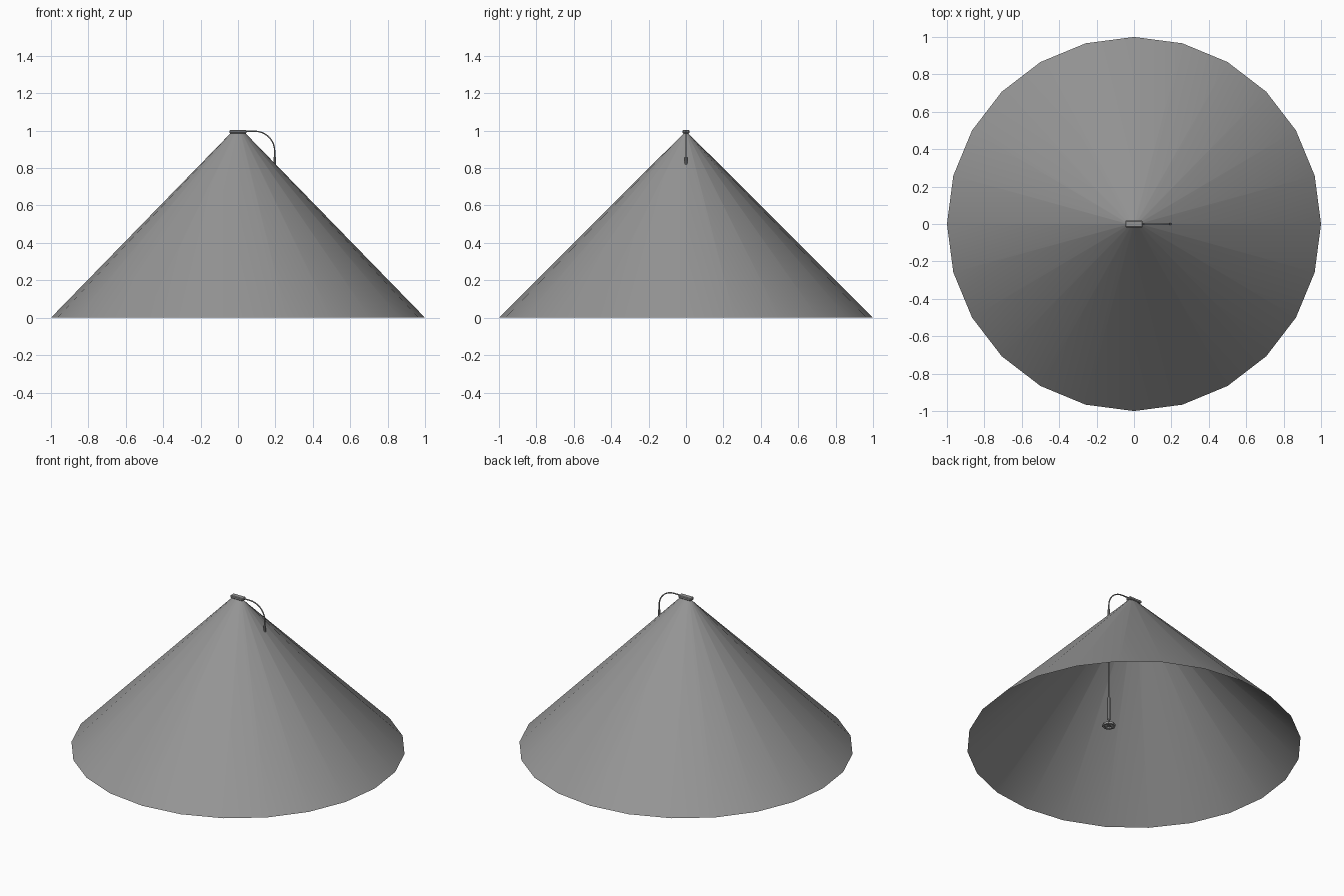
import bpy
import bmesh
import math
from mathutils import Matrix

if "Cube" in bpy.data.objects:
    bpy.data.objects.remove(bpy.data.objects["Cube"])


def make_material(name, value):
    mat = bpy.data.materials.new(name)
    mat.use_nodes = True
    colour = (value, value, value, 1)
    mat.diffuse_color = colour
    mat.node_tree.nodes["Principled BSDF"].inputs["Base Color"].default_value = colour
    return mat


GREY = make_material("mid grey", 0.3)
CORD_X = 0.196


def add_object(name, bm, smooth=False):
    mesh = bpy.data.meshes.new(name)
    bm.normal_update()
    bm.to_mesh(mesh)
    bm.free()
    mesh.materials.append(GREY)
    for poly in mesh.polygons:
        poly.use_smooth = smooth
    obj = bpy.data.objects.new(name, mesh)
    bpy.context.collection.objects.link(obj)
    return obj


def cylinder(name, radius, z0, z1, sides, top_radius=None):
    bm = bmesh.new()
    bmesh.ops.create_cone(
        bm, cap_ends=True, segments=sides, radius1=radius,
        radius2=radius if top_radius is None else top_radius, depth=z1 - z0,
        matrix=Matrix.Translation((CORD_X, 0, (z0 + z1) / 2)))
    return add_object(name, bm)


def box(name, size, centre, angle=0, bevel=0):
    bm = bmesh.new()
    bmesh.ops.create_cube(
        bm, size=1, matrix=Matrix.Translation(centre)
        @ Matrix.Rotation(angle, 4, "Z") @ Matrix.Diagonal((*size, 1)))
    if bevel:
        bmesh.ops.bevel(bm, geom=bm.edges[:], offset=bevel, segments=1,
                        affect="EDGES")
    return add_object(name, bm)


# Open conical shell, from a narrow oval neck to a wide round rim
SIDES = 24
bm = bmesh.new()
rings = []
for rx, ry, z in ((1, 1, 0), (0.036, 0.008, 0.99)):
    rings.append([bm.verts.new((rx * math.cos(a), ry * math.sin(a), z))
                  for a in (math.tau * i / SIDES for i in range(SIDES))])
for i in range(SIDES):
    j = (i + 1) % SIDES
    bm.faces.new((rings[0][i], rings[0][j], rings[1][j], rings[1][i]))
add_object("cone_shell", bm, smooth=True)

# Block on the peak
box("top_block", (0.092, 0.036, 0.018), (0, 0, 0.994), bevel=0.004)

# Cord leaving the block, bending over and hanging inside the shell
curve = bpy.data.curves.new("cord", "CURVE")
curve.dimensions = "3D"
curve.bevel_depth = 0.004
curve.bevel_resolution = 1
curve.use_fill_caps = True
path = [(0.04, 0.997), (0.09, 0.997)]
for k in range(1, 10):
    a = math.radians(90 - 10 * k)
    path.append((0.09 + (CORD_X - 0.09) * math.cos(a), 0.892 + 0.105 * math.sin(a)))
path.append((CORD_X, 0.24))
spline = curve.splines.new("POLY")
spline.points.add(len(path) - 1)
for point, (x, z) in zip(spline.points, path):
    point.co = (x, 0, z, 1)
curve.materials.append(GREY)
cord = bpy.data.objects.new("cord", curve)
bpy.context.collection.objects.link(cord)

# Sleeve on the cord and handle at its end
cylinder("cord_sleeve", 0.007, 0.80, 0.86, 8)
cylinder("handle", 0.010, 0.10, 0.25, 8)
cylinder("handle_stem", 0.006, 0.06, 0.10, 8)

# Ring with crossed spokes below the handle
bm = bmesh.new()
loops = []
for r, z in ((0.04, 0.052), (0.04, 0.066), (0.027, 0.066), (0.027, 0.052)):
    loops.append([bm.verts.new((CORD_X + r * math.cos(a), r * math.sin(a), z))
                  for a in (math.tau * i / 8 for i in range(8))])
for n in range(4):
    lower, upper = loops[n], loops[(n + 1) % 4]
    for i in range(8):
        j = (i + 1) % 8
        bm.faces.new((lower[i], lower[j], upper[j], upper[i]))
add_object("end_ring", bm)
for n in range(2):
    box(f"ring_spoke_{n + 1}", (0.06, 0.008, 0.008), (CORD_X, 0, 0.06),
        angle=n * math.pi / 2)
